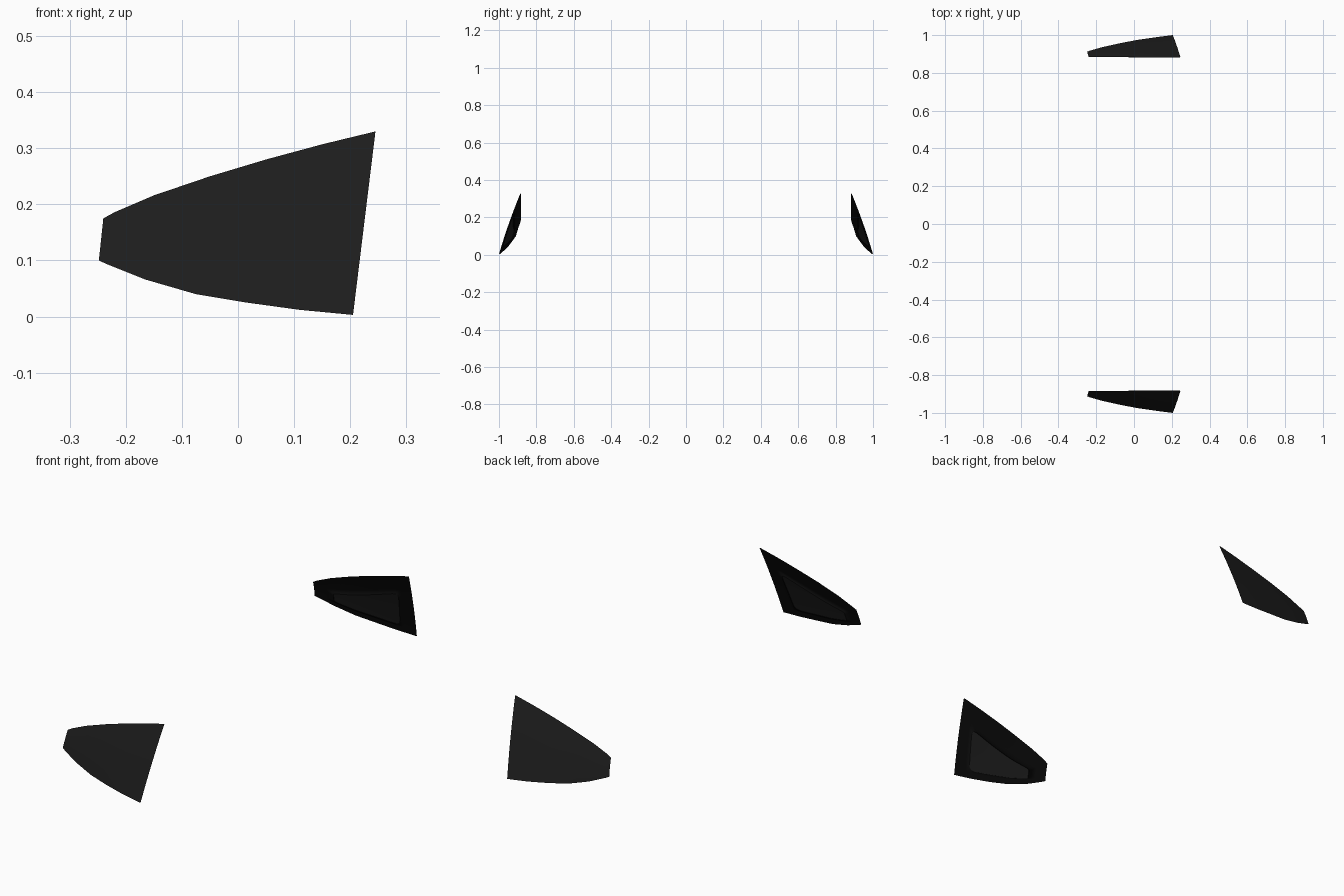
import bpy, bmesh
from mathutils import Vector

if "Cube" in bpy.data.objects:
    bpy.data.objects.remove(bpy.data.objects["Cube"])

# Lower and upper edges of the side window (front tip to rear)
BOTTOM = [(-.248, .912, .1), (-.235, .917, .094), (-.165, .937, .066), (-.075, .957, .04),
          (.015, .974, .025), (.11, .988, .012), (.205, 1.0, .003)]
TOP = [(-.24, .888, .175), (-.22, .886, .186), (-.15, .886, .216), (-.05, .886, .25),
       (.05, .885, .28), (.15, .885, .307), (.245, .885, .33)]
# Clear opening inside the border, in window (s, t) coordinates
OPENING = [Vector(p) for p in ((.33, .14), (.87, .10), (.885, .69), (.33, .44))]


def along(pts, s):
    f = s * (len(pts) - 1)
    i = min(int(f), len(pts) - 2)
    return Vector(pts[i]).lerp(Vector(pts[i + 1]), f - i)


def surface(s, t, inset=0):
    p = along(BOTTOM, s).lerp(along(TOP, s), t)
    p.y += .005 * 4 * t * (1 - t) * min(1, .3 + s) - inset
    return p


def material(name, v):
    m = bpy.data.materials.new(name)
    m.diffuse_color = (v, v, v, 1)
    m.use_nodes = True
    m.node_tree.nodes["Principled BSDF"].inputs["Base Color"].default_value = m.diffuse_color
    return m


def finish(bm, name, mat, inward):
    bm.normal_update()
    for f in bm.faces:
        f.smooth = True
        if (f.normal.y < 0) != inward:
            f.normal_flip()
    me = bpy.data.meshes.new(name)
    bm.to_mesh(me)
    bm.free()
    ob = bpy.data.objects.new(name, me)
    bpy.context.collection.objects.link(ob)
    me.materials.append(mat)
    mod = ob.modifiers.new("Mirror", 'MIRROR')
    mod.use_axis = (False, True, False)
    mod.use_mirror_merge = False


def grid(bm, rows, closed=False):
    vs = [[bm.verts.new(p) for p in r] for r in rows]
    n = len(rows[0])
    for a, b in zip(vs, vs[1:]):
        for i in range(n if closed else n - 1):
            j = (i + 1) % n
            bm.faces.new((a[i], a[j], b[j], b[i]))


# Curved outer glass, one pane per side
bm = bmesh.new()
grid(bm, [[surface(i / 12, j / 6) for i in range(13)] for j in range(7)])
finish(bm, "window_glass", material("dark_glass", .012), False)

# Dark border band behind the glass, with a rounded opening
N = 12
corners = [Vector(p) for p in ((0, 0), (1, 0), (1, 1), (0, 1))]
outer, inner = [], []
for k in range(4):
    for i in range(N):
        outer.append(corners[k].lerp(corners[(k + 1) % 4], i / N))
        inner.append(OPENING[k].lerp(OPENING[(k + 1) % 4], i / N))
for _ in range(2):
    inner = [(inner[i - 1] + inner[i] * 2 + inner[(i + 1) % len(inner)]) / 4 for i in range(len(inner))]
rows = [[surface(*a.lerp(b, k / 4), .003) for a, b in zip(outer, inner)] for k in range(5)]
# Small lip closing the opening against the glass
rows.append([surface(*b, .0005) for b in inner])
bm = bmesh.new()
grid(bm, rows, True)
finish(bm, "window_border", material("black_border", .003), True)
